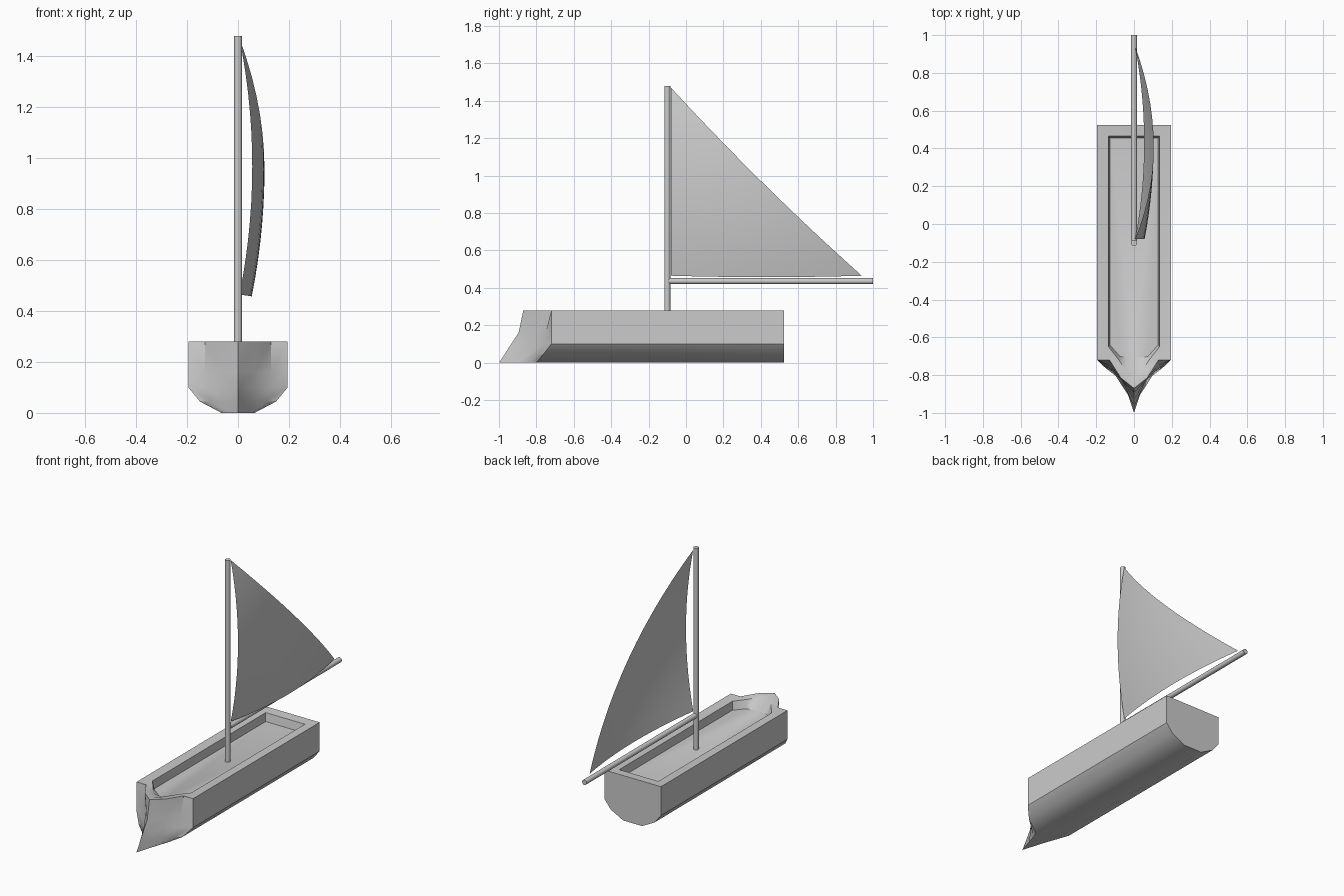
import bpy, bmesh, math

if "Cube" in bpy.data.objects:
    bpy.data.objects.remove(bpy.data.objects["Cube"])


def finish(bm, name, angle=35, mirror=False):
    bmesh.ops.recalc_face_normals(bm, faces=bm.faces)
    me = bpy.data.meshes.new(name)
    bm.to_mesh(me)
    bm.free()
    ob = bpy.data.objects.new(name, me)
    bpy.context.collection.objects.link(ob)
    bpy.ops.object.select_all(action='DESELECT')
    bpy.context.view_layer.objects.active = ob
    ob.select_set(True)
    if mirror:
        mod = ob.modifiers.new("mirror", 'MIRROR')
        mod.merge_threshold = 0.0005
        bpy.ops.object.modifier_apply(modifier=mod.name)
    bpy.ops.object.shade_smooth_by_angle(angle=math.radians(angle))
    return ob


def strip(bm, a, b):
    for i in range(len(a) - 1):
        bm.faces.new((a[i], a[i + 1], b[i + 1], b[i]))


def pole(name, loc, radius, length, rot=(0, 0, 0)):
    bpy.ops.mesh.primitive_cylinder_add(vertices=12, radius=radius, depth=length,
                                        location=loc, rotation=rot)
    bpy.context.object.name = name
    bpy.ops.object.shade_smooth_by_angle(angle=math.radians(40))


# Hull half: waterlines (z, stern half width, then x,y points from side to stem)
waterlines = [
    (0.28, 0.195, [(0.195, -0.72), (0.13, -0.72), (0.07, -0.815), (0, -0.87)]),
    (0.16, 0.195, [(0.195, -0.72), (0.13, -0.75), (0.065, -0.815), (0, -0.895)]),
    (0.10, 0.195, [(0.195, -0.72), (0.13, -0.765), (0.065, -0.82), (0, -0.935)]),
    (0.045, 0.15, [(0.15, -0.763), (0.11, -0.785), (0.055, -0.835), (0, -0.97)]),
    (0.0, 0.065, [(0.065, -0.80), (0.05, -0.84), (0.028, -0.91), (0, -1.0)]),
]
bm = bmesh.new()
rows = []
for z, w, pts in waterlines:
    rows.append([bm.verts.new((x, y, z)) for x, y in [(0, 0.525), (w, 0.525)] + pts])
for a, b in zip(rows, rows[1:]):
    strip(bm, a, b)          # transom, side and bow
bm.faces.new(rows[-1])       # flat bottom

# Deck: rim, low wall and sunken floor
lip = [(0, 0.465), (0.135, 0.465), (0.135, -0.65), (0.08, -0.72), (0.04, -0.78), (0, -0.83)]
floor = [(0, 0.455), (0.128, 0.455), (0.128, -0.64), (0.075, -0.70), (0.04, -0.71), (0, -0.71)]
lip_v = [bm.verts.new((x, y, 0.275)) for x, y in lip]
floor_v = [bm.verts.new((x, y, 0.225)) for x, y in floor]
strip(bm, rows[0], lip_v)
strip(bm, lip_v, floor_v)
bm.faces.new(floor_v)
finish(bm, "hull", 35, mirror=True)

# Mast and boom
pole("mast", (0, -0.10, 0.85), 0.016, 1.26)
pole("boom", (0, 0.455, 0.436), 0.016, 1.09, (math.pi / 2, 0, 0))

# Sail: triangular sheet bulging to +x, most along its trailing edge
N = 14
bm = bmesh.new()
grid = []
for i in range(N + 1):
    row = []
    for j in range(i + 1):
        top = 1 - i / N
        clew = j / N
        tack = 1 - top - clew
        x = 0.006 + 4 * (0.098 * top * clew + 0.05 * top * tack + 0.048 * tack * clew)
        dip = 0.05 * top * clew
        y = -0.08 + 1.02 * clew - dip
        z = 1.47 * top + 0.465 * (tack + clew) - dip - 0.03 * tack * clew
        row.append(bm.verts.new((x, y, z)))
    grid.append(row)
for a, b in zip(grid, grid[1:]):
    for j in range(len(a)):
        bm.faces.new((a[j], b[j], b[j + 1]))
        if j + 1 < len(a):
            bm.faces.new((a[j], b[j + 1], a[j + 1]))
finish(bm, "sail", 60)
